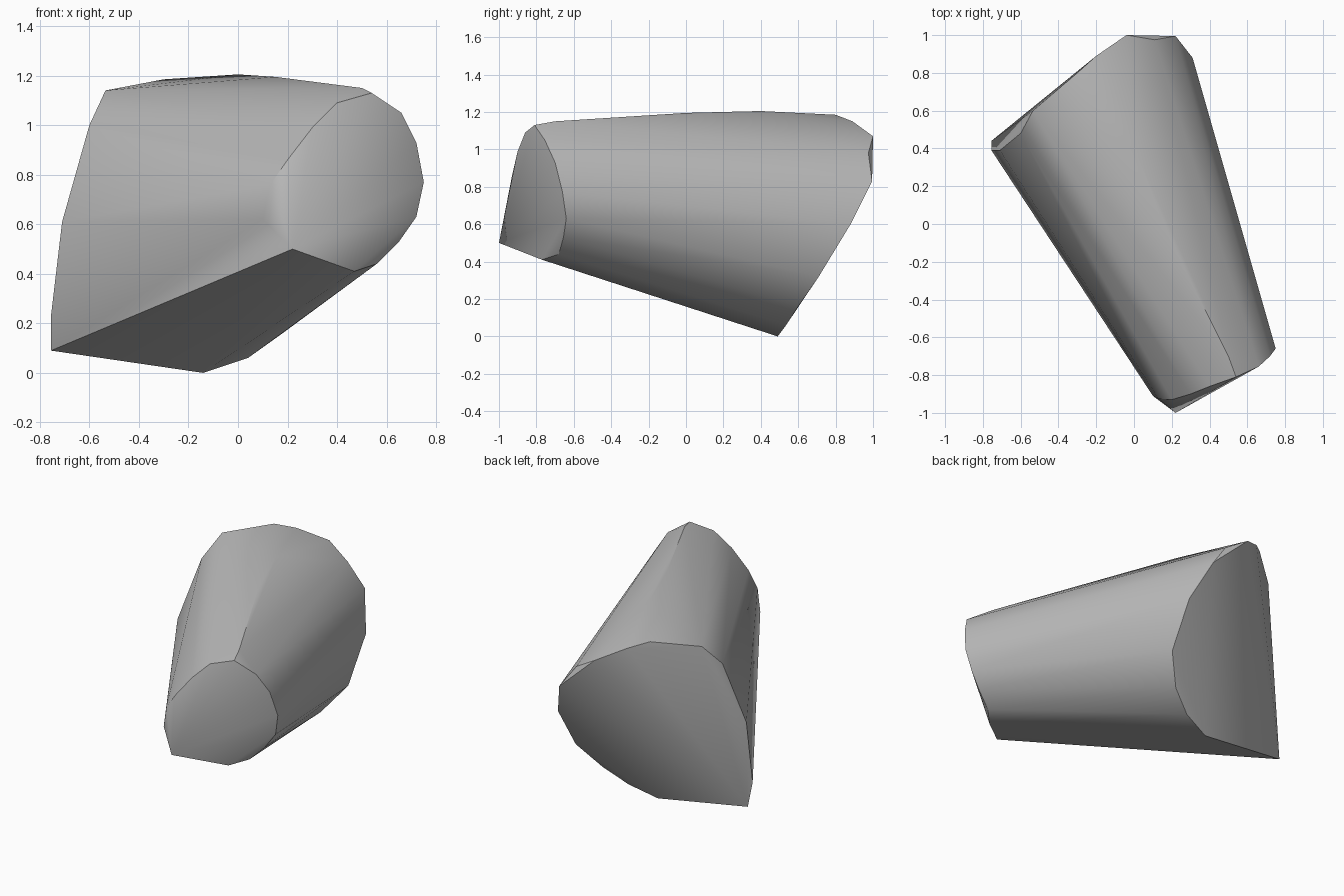
import bpy
import bmesh
import math

cube = bpy.data.objects.get("Cube")
if cube:
    bpy.data.objects.remove(cube, do_unlink=True)


def make_material(name, colour):
    material = bpy.data.materials.new(name)
    material.use_nodes = True
    material.diffuse_color = colour
    shader = material.node_tree.nodes["Principled BSDF"]
    shader.inputs["Base Color"].default_value = colour
    return material


def convex_stone(name, outlines, material, sharp_angle):
    """Stretch one closed skin over several corner outlines."""
    bm = bmesh.new()
    for outline in outlines:
        for corner in outline:
            bm.verts.new(corner)
    result = bmesh.ops.convex_hull(bm, input=bm.verts[:])
    spare = result["geom_interior"] + result["geom_unused"]
    loose = {item for item in spare if isinstance(item, bmesh.types.BMVert)}
    bmesh.ops.delete(bm, geom=list(loose), context="VERTS")
    bmesh.ops.recalc_face_normals(bm, faces=bm.faces[:])

    mesh = bpy.data.meshes.new(name)
    bm.to_mesh(mesh)
    bm.free()
    mesh.materials.append(material)
    stone = bpy.data.objects.new(name, mesh)
    bpy.context.collection.objects.link(stone)

    # Smooth flanks, crisp rims
    bpy.ops.object.select_all(action="DESELECT")
    stone.select_set(True)
    bpy.context.view_layer.objects.active = stone
    bpy.ops.object.shade_smooth_by_angle(angle=math.radians(sharp_angle))
    return stone


# Narrow front end: rim around a shallow pointed cap
front_tip = [(.22, -1, .5)]
front_rim = [
    (.54, -.81, 1.13), (.4, -.86, 1.09), (.3, -.9, .99), (.2, -.93, .86),
    (.13, -.925, .76), (.1, -.91, .62), (.47, -.77, .41), (.56, -.68, .44),
    (.65, -.655, .53), (.72, -.64, .63), (.75, -.66, .77),
    (.72, -.7, .93), (.66, -.755, 1.05),
]

# Wide back end: slanted face drawn down to a low corner
back_rim = [
    (-.755, .44, .09), (-.755, .39, .23), (-.71, .39, .61), (-.6, .48, 1),
    (-.535, .6, 1.14), (-.3, .8, 1.185), (-.2, .89, 1.15), (-.04, 1, 1.07),
    (.11, .975, .98), (.22, .995, .83), (.31, .88, .6), (.3, .71, .32),
    (.18, .6, .16), (.04, .535, .06), (-.14, .49, 0),
]

# Slight swell along the top
top_ridge = [(.5, -.7, 1.15), (.15, 0, 1.195), (0, .4, 1.205)]

grey = make_material("stone grey", (.5, .5, .5, 1))
convex_stone("tapered_stone", [front_tip, front_rim, back_rim, top_ridge],
             grey, sharp_angle=30)
